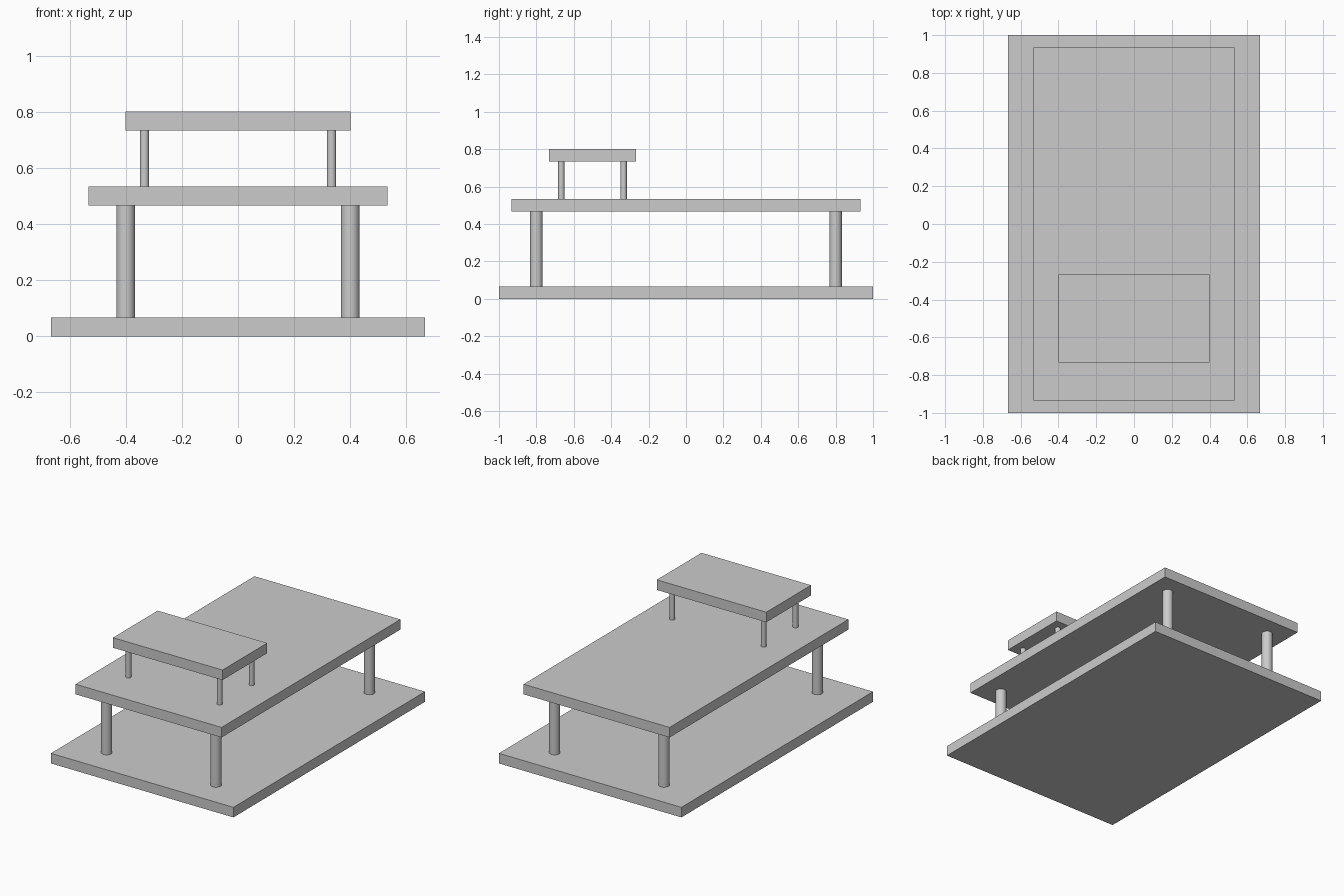
import bpy

if "Cube" in bpy.data.objects:
    bpy.data.objects.remove(bpy.data.objects["Cube"])

U = 1 / 15  # design module: every slab is one module thick


def slab(name, width, depth, y, z):
    """Flat board in modules, z is its underside."""
    bpy.ops.mesh.primitive_cube_add(size=1, location=(0, y * U, (z + 0.5) * U))
    ob = bpy.context.object
    ob.name = name
    ob.scale = (width * U, depth * U, U)
    bpy.ops.object.transform_apply(location=False, rotation=False, scale=True)


def posts(name, x, ys, radius, z0, z1):
    """Four round posts, mirrored left and right."""
    for row, y in zip(("front", "back"), ys):
        for side, sx in (("left", -1), ("right", 1)):
            bpy.ops.mesh.primitive_cylinder_add(
                vertices=32, radius=radius * U, depth=(z1 - z0) * U,
                location=(sx * x * U, y * U, (z0 + z1) / 2 * U))
            bpy.context.object.name = f"{name}_{row}_{side}"
            bpy.ops.object.shade_smooth_by_angle()


# Lower tier
slab("base_board", 20, 30, 0, 0)
posts("large_post", 6, (-12, 12), 0.5, 1, 7)

# Middle tier
slab("middle_board", 16, 28, 0, 7)
posts("small_post", 5, (-10, -5), 0.25, 8, 11)

# Small raised shelf near the front
slab("top_shelf", 12, 7, -7.5, 11)
